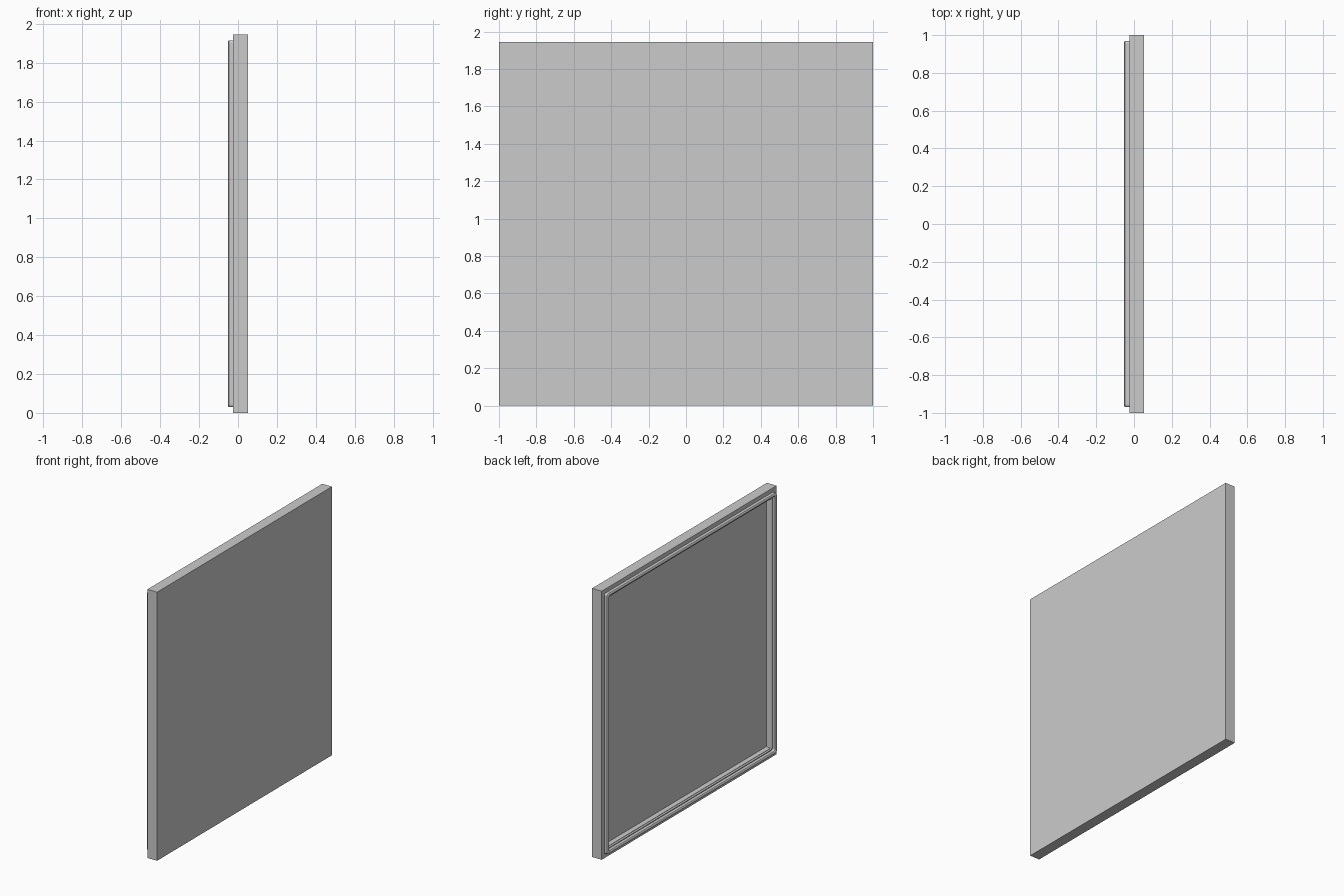
import bpy, bmesh, math

if "Cube" in bpy.data.objects:
    bpy.data.objects.remove(bpy.data.objects["Cube"])

W, H = 2.0, 1.945          # panel width (y) and height (z)


def ring(bm, inset, x, radius=0.0, seg=4):
    """Rectangular loop in the YZ plane, inset from the panel edge."""
    hw, hh = W / 2 - inset, H / 2 - inset
    verts = []
    for i, (sy, sz) in enumerate(((1, 1), (-1, 1), (-1, -1), (1, -1))):
        steps = range(seg + 1) if radius else (0,)
        for s in steps:
            a = math.pi / 2 * (i + s / seg)
            y = sy * (hw - radius) + radius * math.cos(a)
            z = sz * (hh - radius) + radius * math.sin(a)
            verts.append(bm.verts.new((x, y, z + H / 2)))
    return verts


def loft(name, profile, radius=0.0, closed=False):
    """Sweep an (inset, x) profile around the panel rectangle."""
    bm = bmesh.new()
    rings = [ring(bm, o, x, radius) for o, x in profile]
    pairs = list(zip(rings, rings[1:]))
    if closed:
        pairs.append((rings[-1], rings[0]))
    else:
        bm.faces.new(rings[0])
        bm.faces.new(rings[-1])
    for a, b in pairs:
        n = len(a)
        for i in range(n):
            j = (i + 1) % n
            bm.faces.new((a[i], a[j], b[j], b[i]))
    bmesh.ops.recalc_face_normals(bm, faces=bm.faces)
    me = bpy.data.meshes.new(name)
    bm.to_mesh(me)
    bm.free()
    ob = bpy.data.objects.new(name, me)
    bpy.context.collection.objects.link(ob)
    return ob


def bead(name, o0, o1, top, radius):
    """Raised strip with a rounded crest, seated slightly into the panel."""
    w = o1 - o0
    c = [(o0, -0.022), (o0, top + 0.005), (o0 + w * 0.15, top + 0.0015),
         (o0 + w * 0.35, top), (o1 - w * 0.35, top),
         (o1 - w * 0.15, top + 0.0015), (o1, top + 0.005), (o1, -0.022)]
    return loft(name, c, radius, closed=True)


# Slab with a shallow recess in its rear face
loft("door_panel", [(0, 0.052), (0, -0.025), (0.071, -0.025), (0.08, 0.0)])

# Tall outer seal and low inner lip running round the rear face
bead("outer_seal", 0.03, 0.05, -0.052, 0.014)
bead("inner_lip", 0.056, 0.068, -0.033, 0.006)
